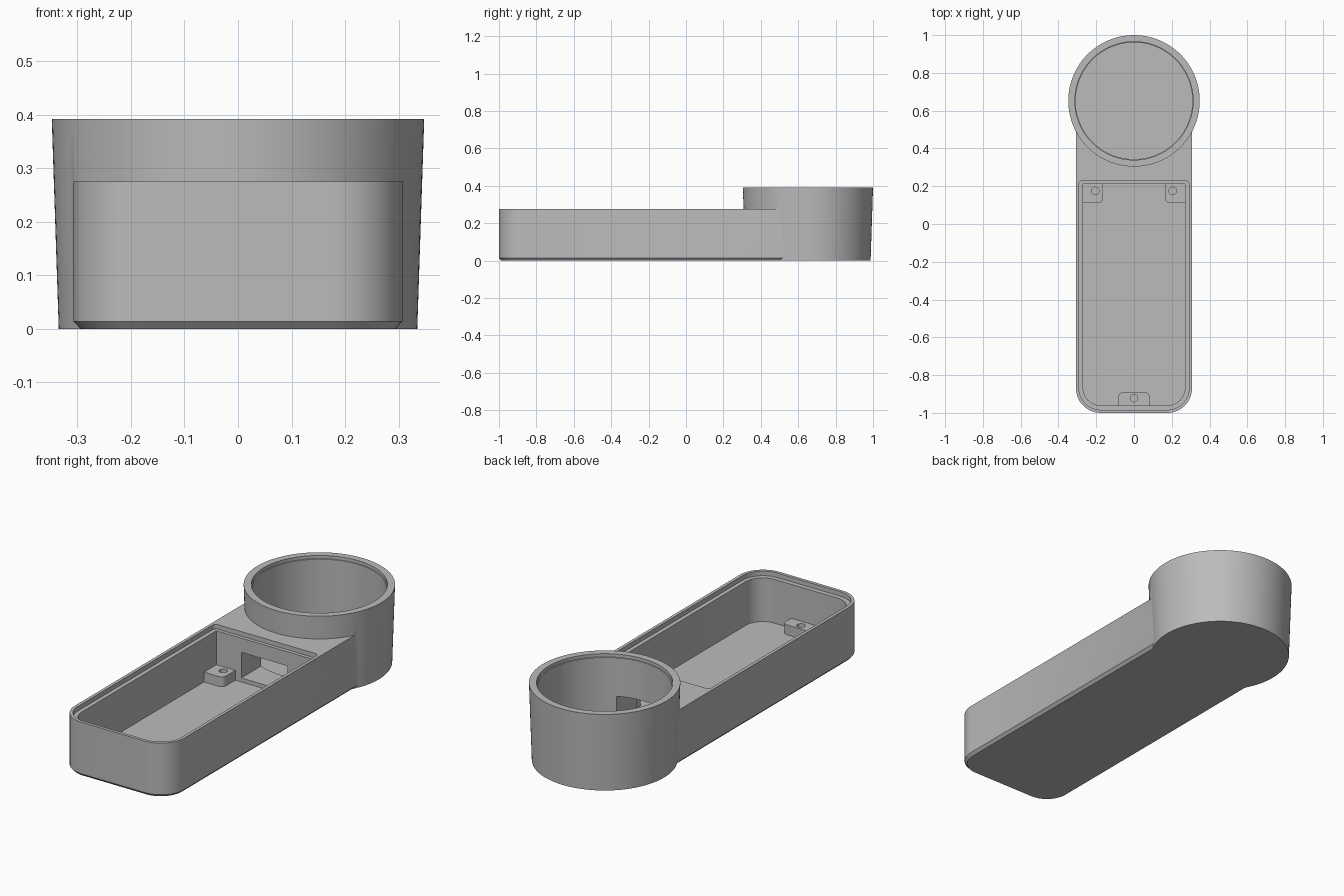
import bpy, bmesh, math

if "Cube" in bpy.data.objects:
    bpy.data.objects.remove(bpy.data.objects["Cube"])

grey = bpy.data.materials.new("plain grey")
grey.diffuse_color = (0.5, 0.5, 0.5, 1)
grey.use_nodes = True
grey.node_tree.nodes["Principled BSDF"].inputs["Base Color"].default_value = grey.diffuse_color


def rounded_rect(x0, x1, y0, y1, radii, steps=12):
    """Outline, counter-clockwise; radii: front-left, front-right, back-right, back-left."""
    corners = [(x0, y0, 1, 1), (x1, y0, -1, 1), (x1, y1, -1, -1), (x0, y1, 1, -1)]
    pts = []
    for i, ((x, y, sx, sy), r) in enumerate(zip(corners, radii)):
        if r == 0:
            pts.append((x, y))
            continue
        for k in range(steps + 1):
            a = math.pi + (i + k / steps) * math.pi / 2
            pts.append((x + sx * r + r * math.cos(a), y + sy * r + r * math.sin(a)))
    return pts


def circle(cy, r, n=128, cx=0):
    return [(cx + r * math.cos(2 * math.pi * k / n), cy + r * math.sin(2 * math.pi * k / n))
            for k in range(n)]


def loft(name, sections):
    """Closed solid through (z, outline) sections of equal point count."""
    bm = bmesh.new()
    rings = [[bm.verts.new((x, y, z)) for x, y in pts] for z, pts in sections]
    n = len(rings[0])
    for a, b in zip(rings, rings[1:]):
        for i in range(n):
            j = (i + 1) % n
            bm.faces.new((a[i], a[j], b[j], b[i]))
    bm.faces.new(rings[0][::-1])
    bm.faces.new(rings[-1])
    bmesh.ops.recalc_face_normals(bm, faces=bm.faces)
    mesh = bpy.data.meshes.new(name)
    bm.to_mesh(mesh)
    bm.free()
    mesh.materials.append(grey)
    obj = bpy.data.objects.new(name, mesh)
    bpy.context.collection.objects.link(obj)
    return obj


def combine(obj, other, operation):
    """Apply a boolean and discard the second solid."""
    bpy.context.view_layer.objects.active = obj
    mod = obj.modifiers.new("boolean", 'BOOLEAN')
    mod.operation, mod.object, mod.solver = operation, other, 'EXACT'
    bpy.ops.object.modifier_apply(modifier=mod.name)
    bpy.data.objects.remove(other)


def smooth(obj):
    bpy.ops.object.select_all(action='DESELECT')
    obj.select_set(True)
    bpy.context.view_layer.objects.active = obj
    bpy.ops.object.shade_smooth_by_angle(angle=math.radians(30))


CUP_Y = 0.652
FLOOR = 0.03

# Handle body with a chamfered underside
outer = rounded_rect(-0.307, 0.307, -1, 0.6, (0.13, 0.13, 0, 0))
under = rounded_rect(-0.294, 0.294, -0.987, 0.6, (0.117, 0.117, 0, 0))
housing = loft("housing", [(0, under), (0.014, outer), (0.275, outer)])

# Tapered round cup
combine(housing, loft("cup", [(0, circle(CUP_Y, 0.335)), (0.392, circle(CUP_Y, 0.348))]), 'UNION')

# Cup bore with a fine step below the rim
combine(housing, loft("bore", [(FLOOR, circle(CUP_Y, 0.309)), (0.375, circle(CUP_Y, 0.309)),
                               (0.376, circle(CUP_Y, 0.313)), (0.5, circle(CUP_Y, 0.313))]),
        'DIFFERENCE')

# Compartment and the lid ledge around it
cavity = rounded_rect(-0.27, 0.27, -0.96, 0.212, (0.093, 0.093, 0, 0))
combine(housing, loft("cavity", [(FLOOR, cavity), (0.26, cavity)]), 'DIFFERENCE')
ledge = rounded_rect(-0.291, 0.291, -0.984, 0.23, (0.114, 0.114, 0.02, 0.02))
combine(housing, loft("ledge", [(0.252, ledge), (0.3, ledge)]), 'DIFFERENCE')

# Opening between compartment and cup
opening = rounded_rect(-0.13, 0.13, 0.18, 0.5, (0, 0, 0, 0))
combine(housing, loft("opening", [(0.05, opening), (0.18, opening)]), 'DIFFERENCE')
smooth(housing)

# Screw bosses with blind holes
bosses = [
    ("back_left_boss", (-0.275, -0.163, 0.113, 0.217), (0, 0.025, 0, 0), (-0.205, 0.175)),
    ("back_right_boss", (0.163, 0.275, 0.113, 0.217), (0.025, 0, 0, 0), (0.205, 0.175)),
    ("front_boss", (-0.082, 0.082, -0.965, -0.89), (0, 0, 0.025, 0.025), (0, -0.922)),
]
for name, box, radii, (hx, hy) in bosses:
    pts = rounded_rect(*box, radii)
    boss = loft(name, [(FLOOR - 0.005, pts), (0.08, pts)])
    hole = circle(hy, 0.02, 32, hx)
    combine(boss, loft("hole", [(0.035, hole), (0.1, hole)]), 'DIFFERENCE')
    smooth(boss)
